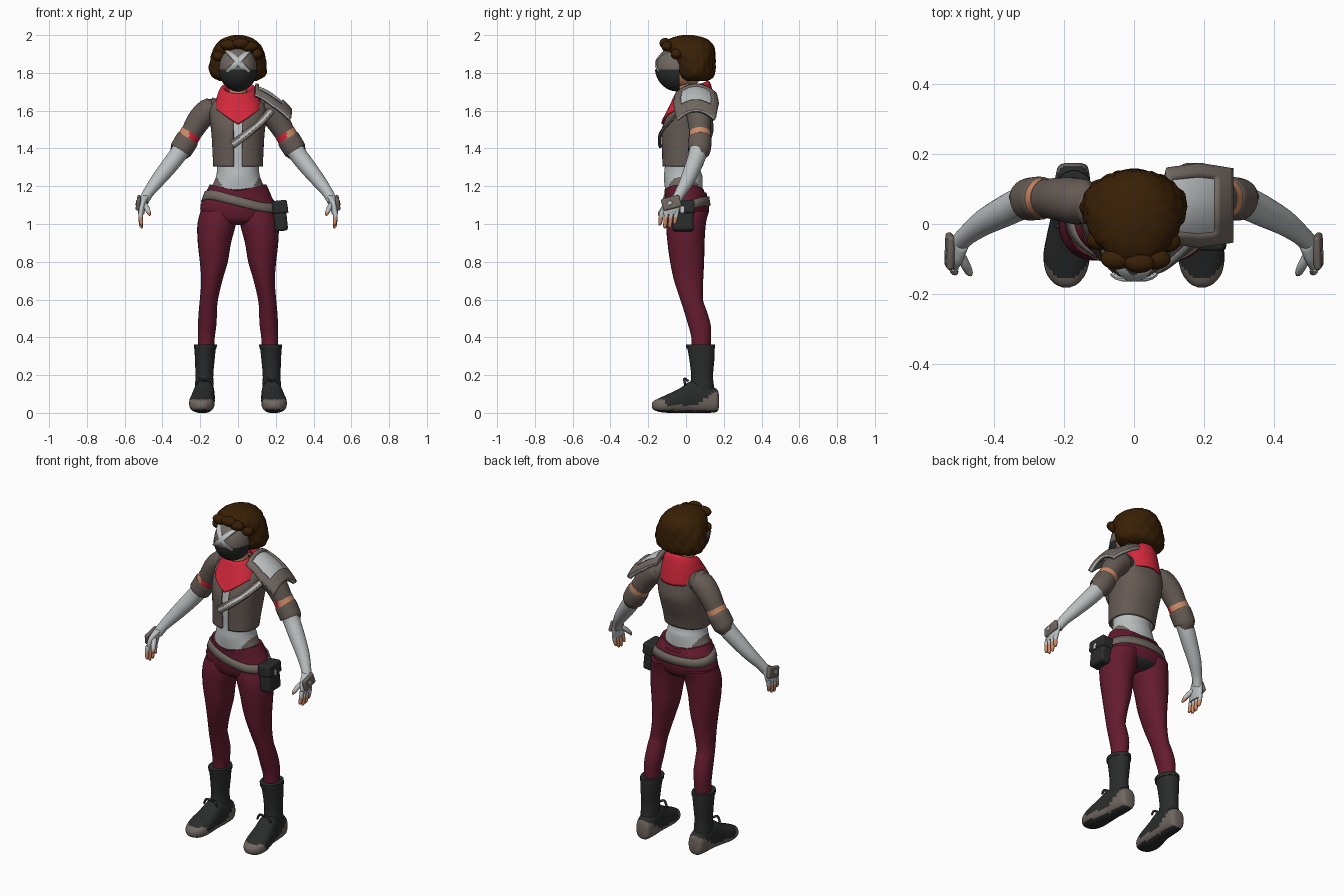
import bpy, bmesh, math
from mathutils import Vector

cube = bpy.data.objects.get("Cube")
if cube:
    bpy.data.objects.remove(cube, do_unlink=True)


def material(name, *rgb):
    m = bpy.data.materials.new(name)
    m.use_nodes = True
    col = [(c / 255) ** 2.2 for c in rgb] + [1]
    m.diffuse_color = col
    m.node_tree.nodes["Principled BSDF"].inputs["Base Color"].default_value = col
    return m


GREY = material("light_grey", 186, 190, 191)
JACKET = material("jacket_brown", 101, 91, 85)
TAUPE = material("taupe", 112, 103, 97)
WINE = material("wine", 100, 33, 51)
RED = material("scarf_red", 208, 44, 62)
BLACK = material("charcoal", 46, 48, 47)
HAIR = material("hair_brown", 60, 37, 14)
SKIN = material("skin", 204, 139, 105)
UP = (0, 0, 1)


def finish(name, bm, mats, rule=None, solid=0, offset=-1):
    """Turn a bmesh into a shaded object, painting faces by a rule."""
    bm.normal_update()
    if rule:
        for f in bm.faces:
            f.material_index = int(rule(f.calc_center_median(), f.normal))
    me = bpy.data.meshes.new(name)
    bm.to_mesh(me)
    bm.free()
    for m in mats:
        me.materials.append(m)
    me.shade_smooth()
    me.set_sharp_from_angle(angle=math.radians(45))
    ob = bpy.data.objects.new(name, me)
    bpy.context.collection.objects.link(ob)
    if solid:
        mod = ob.modifiers.new("thickness", "SOLIDIFY")
        mod.thickness, mod.offset = solid, offset
    return ob


def spline(pts, k):
    """Catmull-Rom refinement of section tuples."""
    out = []
    for i in range(len(pts) - 1):
        a, b, c, d = pts[max(i - 1, 0)], pts[i], pts[i + 1], pts[min(i + 2, len(pts) - 1)]
        for j in range(k):
            t = j / k
            out.append([q + t / 2 * (r - p + t * (2 * p - 5 * q + 4 * r - s + t * (3 * (q - r) + s - p)))
                        for p, q, r, s in zip(a, b, c, d)])
    return out + [list(pts[-1])]


def tube(name, pts, mats, n=28, k=4, axis=None, power=2, rule=None, warp=None,
         caps=True, solid=0, cut=None):
    """Loft superellipse sections (x, y, z, radius_a, radius_b)."""
    rows = spline([tuple(p) if len(p) == 5 else (*p, p[-1]) for p in pts], k)
    bm, rings = bmesh.new(), []
    for i, (x, y, z, ra, rb) in enumerate(rows):
        t = Vector(axis) if axis else (Vector(rows[min(i + 1, len(rows) - 1)][:3])
                                       - Vector(rows[max(i - 1, 0)][:3])).normalized()
        u = (Vector((1, 0, 0)) - t * t.x).normalized()
        v = t.cross(u)
        ring = []
        for j in range(n):
            c, s = math.cos(math.tau * j / n), math.sin(math.tau * j / n)
            p = Vector((x, y, z)) + u * ra * math.copysign(abs(c) ** (2 / power), c) \
                + v * rb * math.copysign(abs(s) ** (2 / power), s)
            ring.append(bm.verts.new(warp(p) if warp else p))
        rings.append(ring)
    for a, b in zip(rings, rings[1:]):
        for j in range(n):
            bm.faces.new((a[j], a[(j + 1) % n], b[(j + 1) % n], b[j]))
    if caps:
        bm.faces.new(rings[0])
        bm.faces.new(rings[-1])
    bmesh.ops.recalc_face_normals(bm, faces=bm.faces)
    if cut:
        gone = [f for f in bm.faces if cut(f.calc_center_median())]
        bmesh.ops.delete(bm, geom=gone, context="FACES")
    return finish(name, bm, mats, rule, solid)


def pair(name, pts, mats, **kw):
    for side, s in (("left", 1), ("right", -1)):
        tube(f"{side}_{name}", [(p[0] * s, *p[1:]) for p in pts], mats, **kw)


def ellipsoid(name, centre, radii, mat, cuts=()):
    bm = bmesh.new()
    bmesh.ops.create_uvsphere(bm, u_segments=40, v_segments=24, radius=1)
    for v in bm.verts:
        v.co = Vector(centre) + Vector(a * r for a, r in zip(v.co, radii))
    for co, no in cuts:
        bmesh.ops.bisect_plane(bm, geom=bm.verts[:] + bm.edges[:] + bm.faces[:],
                               plane_co=co, plane_no=no, clear_outer=True)
    return finish(name, bm, [mat])


def box(name, loc, size, mat, rot=(0, 0, 0), bevel=0.01):
    bm = bmesh.new()
    bmesh.ops.create_cube(bm, size=1)
    for v in bm.verts:
        v.co = Vector(a * b for a, b in zip(v.co, size))
    ob = finish(name, bm, [mat])
    ob.location, ob.rotation_euler = loc, rot
    mod = ob.modifiers.new("soft_edges", "BEVEL")
    mod.width, mod.segments = bevel, 3


# Legs and hips
pair("leg", [(.102, .012, 1.07, .095, .108), (.113, 0, 1, .102, .105), (.125, 0, .9, .088, .098),
             (.128, .006, .8, .074, .09), (.139, .014, .7, .056, .077), (.154, .03, .6, .048, .06),
             (.159, .046, .55, .048, .06), (.163, .07, .47, .049, .06), (.168, .08, .4, .045, .052),
             (.17, .08, .32, .042, .05)], [WINE], axis=UP)


def waist_dip(p):
    return Vector((p.x, p.y, p.z - .035 * max(0, 1 - abs(p.x) / .15) * (p.z > 1.17)))


tube("hips", [(0, 0, .995, .06, .06), (0, .003, 1.02, .15, .1), (0, .005, 1.08, .2, .118),
              (0, 0, 1.15, .176, .112), (0, -.01, 1.21, .15, .105)], [WINE, BLACK], n=48, axis=UP,
     warp=waist_dip, rule=lambda c, n: n.z < -.45 and c.y > 0 and abs(c.x) < .1)


# Slanted hip belt
def belt_slope(p):
    z = p.z - .25 * p.x * min(1, max(0, .5 - p.y / .2))
    return Vector((p.x * (1 - 1.9 * (z - 1.12)), p.y * (1 - 1.2 * (z - 1.12)), z))


tube("hip_belt", [(0, .002, 1.097, .196, .125), (0, .002, 1.145, .196, .125)], [TAUPE], n=48, k=2,
     axis=UP, warp=belt_slope, caps=False, solid=.012)

# Boots
pair("boot_shaft", [(.172, .076, .355, .058, .075), (.174, .08, .335, .056, .072),
                    (.176, .084, .28, .052, .066), (.178, .085, .2, .047, .058),
                    (.178, .085, .15, .049, .062), (.178, .09, .08, .048, .068)], [BLACK], axis=UP)
pair("boot_rim", [(.172, .076, .362, .06, .077), (.173, .078, .34, .06, .077)], [BLACK], k=1, axis=UP)
pair("boot_foot", [(.174, .174, .062, .024, .035), (.175, .16, .066, .044, .062),
                   (.177, .09, .08, .054, .08), (.18, .03, .085, .056, .085),
                   (.186, -.03, .066, .063, .066), (.192, -.09, .051, .067, .051),
                   (.194, -.14, .042, .057, .037), (.194, -.17, .04, .034, .024),
                   (.194, -.181, .04, .012, .01)],
     [BLACK, TAUPE], k=5, axis=(0, 1, 0), power=2.5,
     rule=lambda c, n: n.z > -.75 and c.z < .042 + max(0, c.y - .06) * .7 + .03 * (c.y < -.11))
for dx in (-.045, .045):
    pair("boot_lace", [(.178, .01, .17, .006), (.178 + dx * .6, -.008, .18, .007),
                       (.178 + dx, -.005, .15, .006)], [BLACK], n=10)

# Shirt with darker hip panels
tube("shirt", [(0, -.01, 1.15, .155, .098), (0, -.012, 1.19, .142, .1), (0, -.015, 1.25, .117, .102),
               (0, -.018, 1.31, .111, .094), (0, -.003, 1.44, .118, .108), (0, .01, 1.55, .12, .1)],
     [GREY, TAUPE], n=64, k=8, axis=UP,
     rule=lambda c, n: c.z < 1.25 and abs(c.x) > .075 + .55 * (c.z - 1.18))

# Cropped open jacket and sleeves
tube("jacket", [(0, -.018, 1.305, .131, .108), (0, -.012, 1.36, .134, .115), (0, 0, 1.44, .138, .131),
                (0, .008, 1.5, .143, .138), (0, .016, 1.56, .15, .124), (0, .03, 1.62, .148, .098),
                (0, .036, 1.655, .12, .075), (0, .036, 1.69, .06, .055)], [JACKET], n=48, axis=UP,
     power=2.3, caps=False, solid=.012,
     cut=lambda c: c.y < 0 and abs(c.x) < .03 and c.z < 1.54)
pair("sleeve", [(.09, .052, 1.6, .055), (.145, .062, 1.603, .066), (.198, .07, 1.56, .064),
                (.24, .073, 1.495, .057), (.258, .074, 1.465, .054)], [JACKET])
pair("arm_band", [(.247, .074, 1.484, .057), (.27, .074, 1.445, .057)], [SKIN, RED], n=40, k=3,
     rule=lambda c, n: c.y < .065 and abs(c.x) < .255)
pair("cuff", [(.263, .074, 1.457, .055), (.266, .074, 1.452, .061), (.28, .073, 1.428, .062),
              (.303, .07, 1.39, .06), (.306, .069, 1.385, .052)], [JACKET])

# Arms and gloves
pair("forearm", [(.275, .072, 1.435, .05), (.32, .06, 1.365, .047), (.37, .036, 1.3, .044),
                 (.43, .004, 1.225, .037), (.475, -.03, 1.165, .029), (.5, -.055, 1.12, .027)], [GREY])
pair("palm", [(.49, -.047, 1.15, .022, .028), (.504, -.07, 1.12, .022, .045),
              (.511, -.082, 1.08, .02, .05), (.512, -.088, 1.05, .015, .045)], [GREY], axis=UP)
for i in range(4):
    y, drop = -.125 + .026 * i, (.05, .065, .062, .045)[i]
    pair(f"finger_{i + 1}", [(.513, y, 1.07, .012), (.516, y - .006, 1.045, .012),
                             (.512, y - .012, 1.055 - drop, .01), (.505, y - .014, 1.047 - drop, .005)],
         [GREY, SKIN], n=12, rule=lambda c, n: c.z < 1.035)
pair("thumb", [(.5, -.085, 1.11, .014), (.483, -.115, 1.085, .014), (.472, -.137, 1.06, .011),
               (.467, -.145, 1.045, .005)], [GREY, SKIN], n=12, rule=lambda c, n: c.z < 1.065)
for side, s in (("left", 1), ("right", -1)):
    box(f"{side}_hand_guard", (s * .527, -.078, 1.112), (.022, .1, .065), TAUPE, (.25, s * -.15, 0))
    box(f"{side}_guard_stud", (s * .538, -.085, 1.112), (.006, .022, .022), GREY, (.8, s * -.15, 0), .002)

# Neck, head and scarf
tube("neck", [(0, .025, 1.62, .055), (0, .01, 1.72, .048), (0, 0, 1.8, .052)], [SKIN], axis=UP)
ellipsoid("head", (0, -.005, 1.84), (.094, .105, .118), SKIN)


def drape(p):
    w = min(1, max(0, (p.z - 1.6) / .1))
    dip = .075 * max(0, 1 - abs(p.x) / .11) if p.y < 0 else .02
    return Vector((p.x, p.y, p.z + .4 * p.y * w - dip * (1 - w)))


tube("scarf", [(0, .025, 1.685, .06, .062), (0, .028, 1.712, .078, .08), (0, .03, 1.695, .1, .1),
               (0, .022, 1.65, .12, .125), (0, .014, 1.605, .128, .145)], [RED], n=48, axis=UP,
     warp=drape, caps=False, solid=.01)

# Curly bob
def curls(p):
    a = math.atan2(p.y - .04, p.x)
    f = 1 + .022 * math.sin(11 * a + 25 * p.z) * math.sin(85 * p.z) + .012 * math.sin(23 * a)
    return Vector((p.x * f, .03 + (p.y - .03) * f, p.z))


tube("hair", [(0, .05, 1.758, .1, .065), (0, .052, 1.775, .132, .09), (0, .05, 1.8, .148, .102),
              (0, .048, 1.83, .152, .107), (0, .04, 1.88, .145, .115), (0, .022, 1.925, .131, .13),
              (0, .012, 1.96, .108, .122), (0, .01, 1.985, .073, .088), (0, .01, 2, .025, .03)],
     [HAIR], n=72, k=5, axis=UP, warp=curls)
for i, (x, y, z, r) in enumerate(((.06, -.1, 1.94, .045), (.015, -.11, 1.957, .045), (-.05, -.1, 1.948, .045),
                                  (.098, -.05, 1.9, .035), (-.1, -.045, 1.89, .035))):
    ellipsoid(f"hair_lock_{i + 1}", (x, y, z), (r, .03, .028), HAIR)

# Two-tone mask with a crossed stripe
MASK, SIZE = (0, -.045, 1.826), (.1, .115, .12)
BACK = ((0, -.035, 0), (0, 1, 0))
ellipsoid("mask_upper", MASK, SIZE, TAUPE, [BACK, ((0, 0, 1.8), (0, 0, -1))])
ellipsoid("mask_lower", MASK, [r * 1.035 for r in SIZE], BLACK, [BACK, ((0, 0, 1.818), UP)])
for side, s in (("left", 1), ("right", -1)):
    path = []
    for i in range(9):
        d = (i / 4 - 1) * .056
        depth = 1 - (d / SIZE[0]) ** 2 - ((1.86 + d - MASK[2]) / SIZE[2]) ** 2
        path.append((s * d, MASK[1] - SIZE[1] * math.sqrt(depth) - .002, 1.86 + d, .015, .005))
    tube(f"mask_stripe_{side}", path, [GREY], n=12, k=1, power=4)


# Left shoulder armour: inner plate and raised frame
def armour(name, mat, solid, lift, hollow):
    bm = bmesh.new()
    bmesh.ops.create_grid(bm, x_segments=20, y_segments=20, size=1)
    if hollow:
        hole = [f for f in bm.faces if -.8 < f.calc_center_median().x < .5
                and abs(f.calc_center_median().y) < .7]
        bmesh.ops.delete(bm, geom=hole, context="FACES")
    for v in bm.verts:
        s, w = (v.co.x + 1) / 2, v.co.y * (1 - .12 * abs(v.co.x))
        v.co = Vector((.09 + .185 * s, .053 + .113 * w,
                       1.728 + lift - .04 * s - .09 * s * s - .06 * w * w))
    finish(name, bm, [mat], solid=solid, offset=0)


armour("shoulder_plate", GREY, .01, 0, False)
armour("shoulder_frame", TAUPE, .028, .003, True)

# Chest strap
strap = [(.175, -.03, 1.6), (.122, -.085, 1.54), (.05, -.134, 1.48), (-.03, -.138, 1.42)]
tube("chest_strap", [(*p, .022, .007) for p in strap], [TAUPE], n=16, power=4)
tube("strap_trim", [(x, y - .004, z, .008, .006) for x, y, z in strap], [GREY], n=12, power=4)

# Hip pouch
TILT = (0, -.1, 0)
box("pouch", (.223, -.015, 1.04), (.07, .112, .155), BLACK, TILT, .015)
box("pouch_flap", (.222, -.015, 1.09), (.08, .122, .07), BLACK, TILT, .012)
box("pouch_clasp", (.262, -.02, 1.075), (.006, .02, .035), GREY, TILT, .002)
